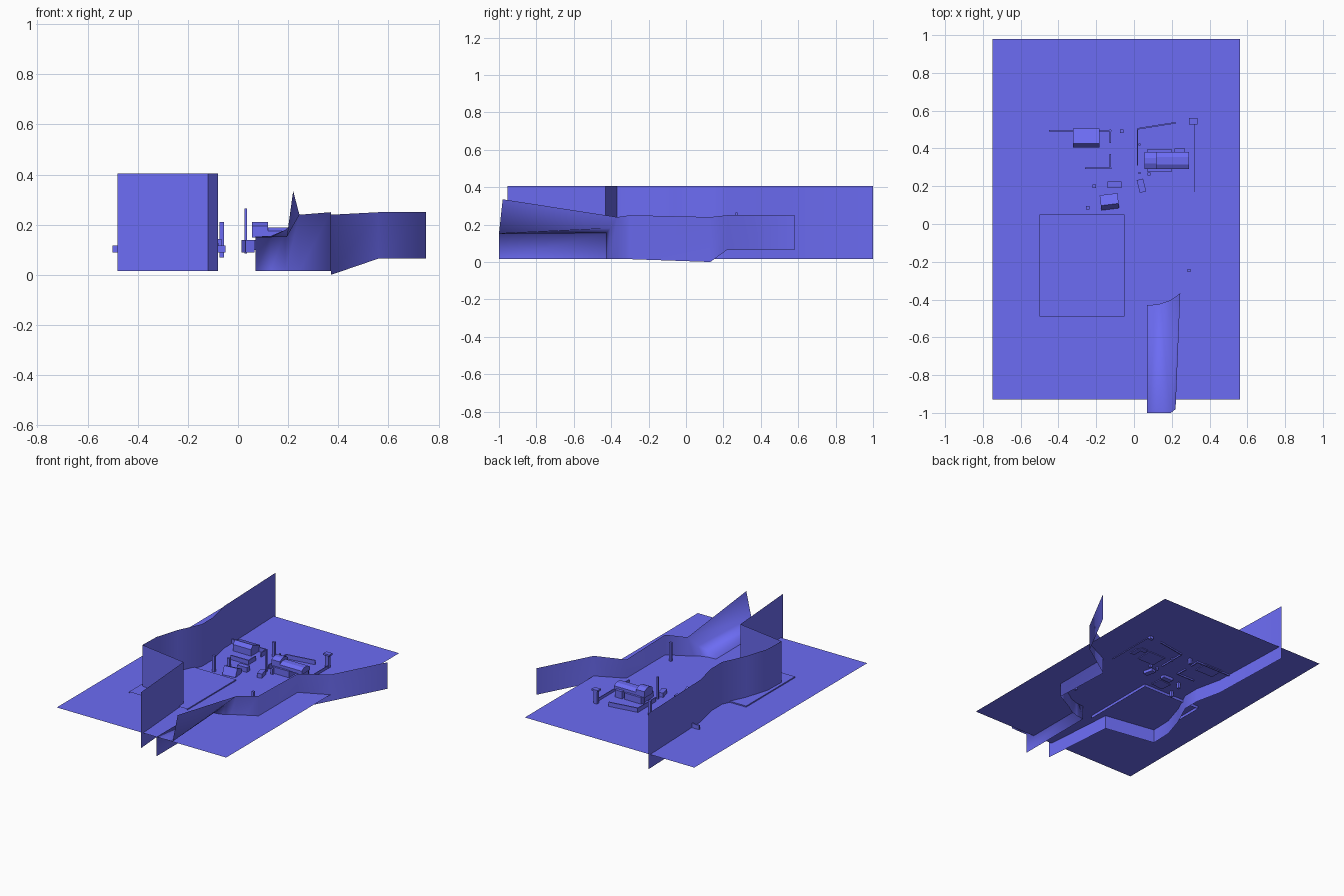
import bpy, bmesh, math

if "Cube" in bpy.data.objects:
    bpy.data.objects.remove(bpy.data.objects["Cube"])

WATER = 0.11
BLUE = bpy.data.materials.new("blue")
BLUE.diffuse_color = (0.15, 0.15, 0.9, 1)
BLUE.use_nodes = True
BLUE.node_tree.nodes["Principled BSDF"].inputs["Base Color"].default_value = BLUE.diffuse_color


def mesh(name, verts, faces, smooth_angle=0):
    me = bpy.data.meshes.new(name)
    me.from_pydata(verts, [], faces)
    me.materials.append(BLUE)
    ob = bpy.data.objects.new(name, me)
    bpy.context.collection.objects.link(ob)
    if smooth_angle:
        # weld shared edges so the shading flows across
        bm = bmesh.new()
        bm.from_mesh(me)
        bmesh.ops.remove_doubles(bm, verts=bm.verts, dist=0.001)
        bmesh.ops.recalc_face_normals(bm, faces=bm.faces)
        bm.to_mesh(me)
        bm.free()
        bpy.context.view_layer.objects.active = ob
        ob.select_set(True)
        bpy.ops.object.shade_smooth_by_angle(angle=math.radians(smooth_angle))
        ob.select_set(False)
    return ob


def loft(name, grids, smooth_angle):
    verts, faces = [], []
    for rows in grids:
        k, n = len(verts), len(rows[0])
        verts += [p for r in rows for p in r]
        faces += [(k + j * n + i, k + j * n + i + 1, k + (j + 1) * n + i + 1, k + (j + 1) * n + i)
                  for j in range(len(rows) - 1) for i in range(n - 1)]
    return mesh(name, verts, faces, smooth_angle)


def box(name, x0, x1, y0, y1, z0, z1, rot=0):
    a, b = (x1 - x0) / 2, (y1 - y0) / 2
    v = [(sx * a, sy * b, z) for z in (z0, z1)
         for sx, sy in ((-1, -1), (1, -1), (1, 1), (-1, 1))]
    ob = mesh(name, v, [(3, 2, 1, 0), (4, 5, 6, 7), (0, 1, 5, 4),
                        (1, 2, 6, 5), (2, 3, 7, 6), (3, 0, 4, 7)])
    ob.location = ((x0 + x1) / 2, (y0 + y1) / 2, 0)
    ob.rotation_euler.z = math.radians(rot)
    return ob


def shed(name, cx, cy, length, profile, rot=0):
    # y-z profile extruded along x
    n = len(profile)
    v = [(s * length / 2, y, z) for s in (-1, 1) for y, z in profile]
    f = [tuple(range(n))[::-1], tuple(range(n, 2 * n))]
    f += [(i, (i + 1) % n, (i + 1) % n + n, i + n) for i in range(n)]
    ob = mesh(name, v, f)
    ob.location = (cx, cy, 0)
    ob.rotation_euler.z = math.radians(rot)
    return ob


# Water sheet
mesh("water", [(-.75, -.93, WATER), (.56, -.93, WATER), (.56, .98, WATER),
               (-.75, .98, WATER)], [(0, 1, 2, 3)])

# Left cliff ribbon
left = [(-.08, -.955), (-.12, -.43), (-.48, -.37), (-.475, -.22), (-.425, -.06),
        (-.35, .1), (-.35, .22), (-.39, .40), (-.41, 1)]
loft("left_cliff", [[[(x, y, .015) for x, y in left],
                     [(x, y, .405) for x, y in left]]], 45)

# Right cliff ribbon (x, y, bottom z, top z) with the sloping bank on its front part
right = [(.07, -1, .015, .15), (.07, -.43, .015, .15), (.13, -.425, .015, .155),
         (.19, -.405, .015, .18), (.245, -.367, .015, .24), (.37, -.30, .015, .25),
         (.37, .13, 0, .24), (.56, .22, .065, .25), (.75, .58, .065, .25)]
cliff = [[(x, y, a) for x, y, a, b in right], [(x, y, b) for x, y, a, b in right]]
bank = [[(.07, -1, .15), (.13, -1, .15), (.195, -1, .152), (.22, -.98, .335)],
        [(.07, -.43, .15), (.13, -.425, .155), (.19, -.405, .18), (.245, -.367, .24)]]
loft("right_cliff", [cliff, bank], 88)

# Large landing slab, open at the front and underneath
x0, x1, y0, y1 = -.50, -.05, -.49, .05
rim = [(x0, y0), (x0, y1), (x1, y1), (x1, y0)]
mesh("slab", [(x, y, z) for z in (.09, .118) for x, y in rim],
     [(7, 6, 5, 4), (0, 1, 5, 4), (1, 2, 6, 5), (2, 3, 7, 6)])

# Low fences
for x0, x1, y0, y1 in ((-.45, -.12, .49, .498), (-.129, -.121, .43, .50),
                       (-.26, -.12, .29, .298), (-.129, -.121, .295, .37),
                       (.016, .022, .31, .505)):
    box("fence", x0, x1, y0, y1, .10, .14)
box("slanted_fence", .017, .222, .516, .524, .10, .14, 9)
box("thin_strip", .319, .323, .17, .53, .105, .13)

# Posts
for x, y, h, z0, top in ((-.065, .49, .009, .07, .21), (-.21, .20, .009, .07, .17),
                         (-.245, .087, .009, .07, .22), (.29, -.245, .008, .07, .24),
                         (.03, .27, .005, .085, .265), (.03, .42, .005, .085, .18),
                         (.08, .265, .008, .09, .15)):
    box("post", x - h, x + h, y - h, y + h, z0, top)

# Capped tower
box("tower_post", .30, .325, .535, .555, .09, .20)
box("tower_cap", .29, .337, .527, .562, .198, .21)

# Sheds and crates
shed("large_shed", -.252, .455, .14,
     [(-.05, .105), (.05, .105), (.05, .15), (-.03, .18), (-.05, .155)])
shed("small_shed", -.13, .118, .095,
     [(-.04, .105), (.04, .105), (.04, .14), (-.015, .165), (-.04, .115)], 7)
box("crate", -.14, -.065, .19, .225, .09, .143)
box("turned_crate", .022, .057, .168, .237, .09, .14, 14)

# Main building cluster
box("building_base", .07, .20, .277, .395, .105, .155)
shed("building_hall", .19, .335, .20,
     [(-.045, .15), (.045, .15), (.045, .175), (.02, .19), (-.02, .19), (-.045, .175)])
shed("building_block", .088, .335, .064,
     [(-.045, .15), (.045, .15), (.045, .195), (.015, .21), (-.015, .21), (-.045, .195)])
box("building_annex", .215, .27, .365, .40, .105, .16)
box("building_foot", .25, .285, .30, .37, .105, .155)
